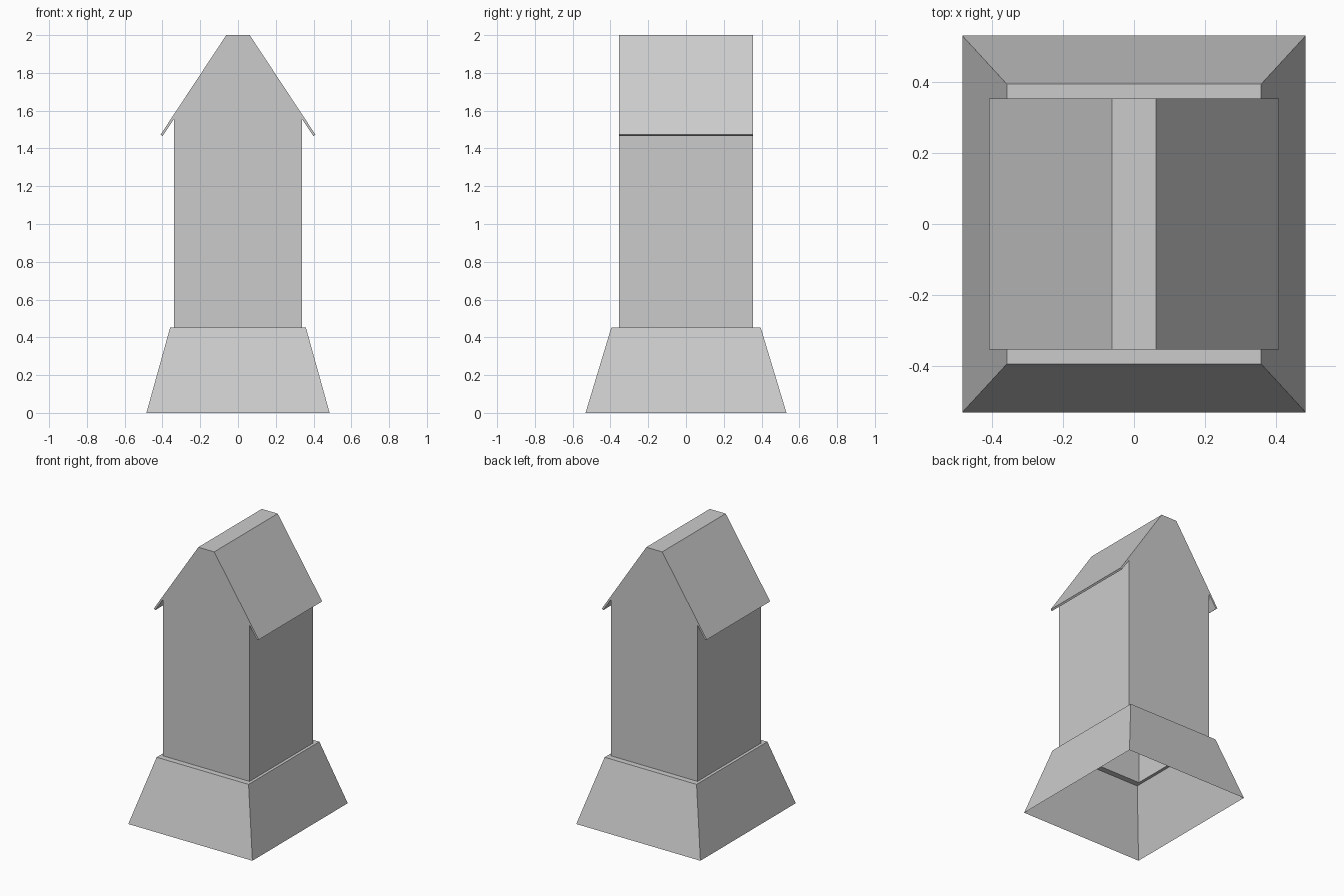
import bpy
import bmesh

if "Cube" in bpy.data.objects:
    bpy.data.objects.remove(bpy.data.objects["Cube"])


def finish(name, bm):
    bmesh.ops.recalc_face_normals(bm, faces=bm.faces)
    mesh = bpy.data.meshes.new(name)
    bm.to_mesh(mesh)
    bm.free()
    obj = bpy.data.objects.new(name, mesh)
    bpy.context.collection.objects.link(obj)
    return obj


def bridge(bm, a, b, closed=True):
    n = len(a)
    for i in range(n if closed else n - 1):
        j = (i + 1) % n
        bm.faces.new((a[i], a[j], b[j], b[i]))


def rect(bm, x, y, z):
    return [bm.verts.new((sx * x, sy * y, z))
            for sx, sy in ((-1, -1), (1, -1), (1, 1), (-1, 1))]


# Hollow sloped plinth with a narrow ledge around the open tower foot
BASE_TOP = 0.453
bm = bmesh.new()
rings = [rect(bm, 0.485, 0.532, 0.0),
         rect(bm, 0.359, 0.395, BASE_TOP),
         rect(bm, 0.338, 0.354, BASE_TOP)]
for lower, upper in zip(rings, rings[1:]):
    bridge(bm, lower, upper)
finish("plinth", bm)

# Tower and roof: one gable profile with thin eaves, open at the bottom
half = [(0.338, BASE_TOP), (0.338, 1.557), (0.399, 1.465),
        (0.410, 1.473), (0.062, 2.0)]
profile = half + [(-x, z) for x, z in reversed(half)]
bm = bmesh.new()
front = [bm.verts.new((x, -0.354, z)) for x, z in profile]
back = [bm.verts.new((x, 0.354, z)) for x, z in profile]
bm.faces.new(front)
bm.faces.new(back[::-1])
bridge(bm, back, front, closed=False)
finish("tower_with_roof", bm)
